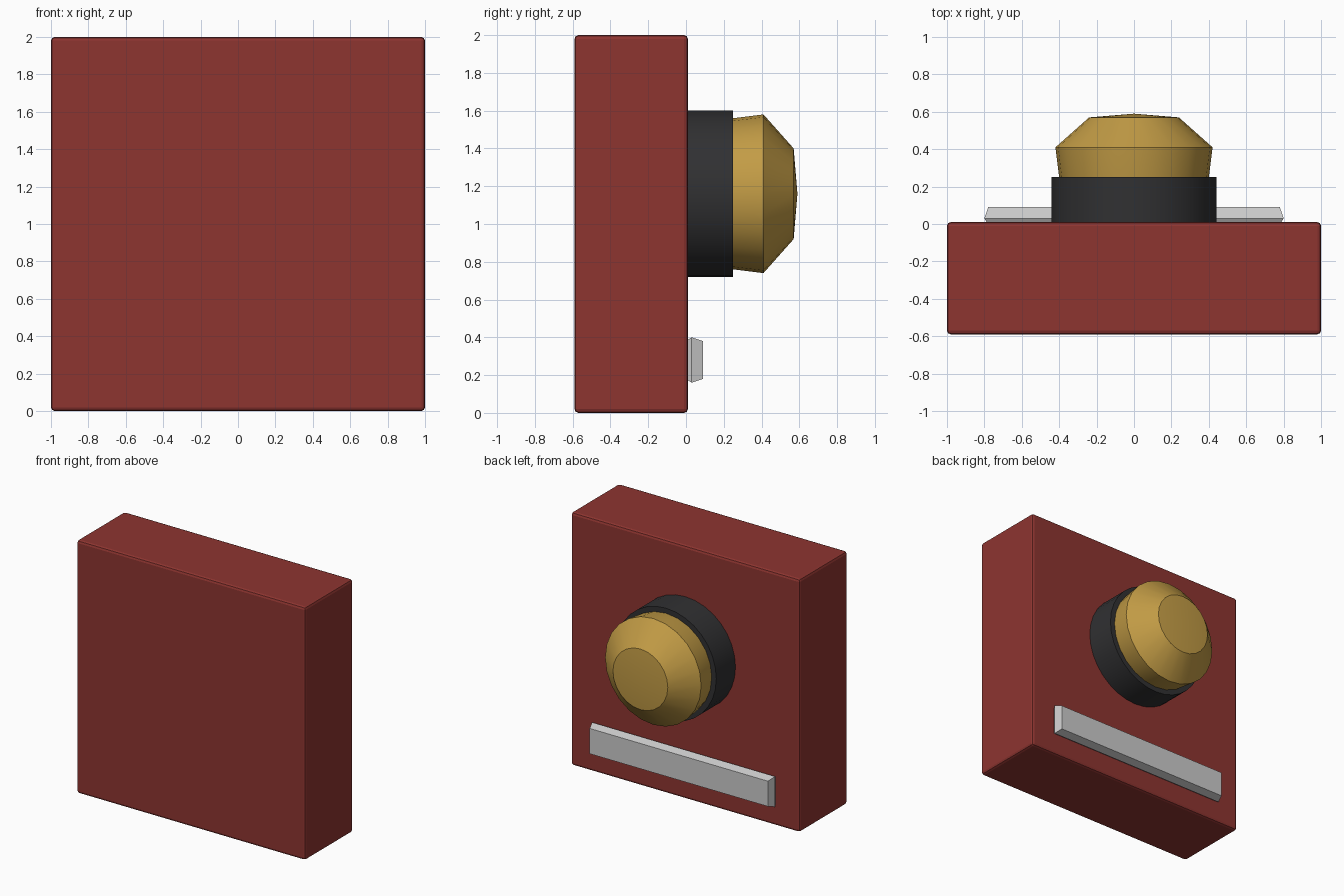
import bpy, bmesh, math

if "Cube" in bpy.data.objects:
    bpy.data.objects.remove(bpy.data.objects["Cube"])


def material(name, rgb):
    m = bpy.data.materials.new(name)
    m.diffuse_color = (*rgb, 1)
    m.use_nodes = True
    m.node_tree.nodes["Principled BSDF"].inputs["Base Color"].default_value = m.diffuse_color
    return m


def loft(name, rings, mat):
    """Skin a stack of closed rings; a one-point ring makes a tip."""
    bm = bmesh.new()
    loops = [[bm.verts.new(p) for p in ring] for ring in rings]
    for a, b in zip(loops, loops[1:]):
        n = len(a)
        for i in range(n):
            j = (i + 1) % n
            bm.faces.new((a[i], a[j], b[0]) if len(b) == 1 else (a[i], a[j], b[j], b[i]))
    for end in (loops[0], loops[-1]):
        if len(end) > 2:
            bm.faces.new(end)
    bmesh.ops.recalc_face_normals(bm, faces=bm.faces[:])
    me = bpy.data.meshes.new(name)
    bm.to_mesh(me)
    bm.free()
    ob = bpy.data.objects.new(name, me)
    bpy.context.collection.objects.link(ob)
    me.materials.append(mat)
    return ob


def smooth(ob, degrees=30):
    bpy.ops.object.select_all(action='DESELECT')
    ob.select_set(True)
    bpy.context.view_layer.objects.active = ob
    bpy.ops.object.shade_smooth_by_angle(angle=math.radians(degrees))


def circle(r, y, sides, z=1.16):
    if r == 0:
        return [(0, y, z)]
    return [(r * math.cos(math.tau * i / sides), y, z + r * math.sin(math.tau * i / sides))
            for i in range(sides)]


def rect(y, hx, hz, z):
    return [(-hx, y, z - hz), (hx, y, z - hz), (hx, y, z + hz), (-hx, y, z + hz)]


red = material("red", (0.27, 0.035, 0.03))
black = material("black", (0.03, 0.03, 0.032))
gold = material("gold", (0.54, 0.33, 0.06))
silver = material("silver", (0.58, 0.58, 0.55))

# Housing block with softened edges
housing = loft("housing", [rect(-0.59, 1, 1, 1), rect(0.01, 1, 1, 1)], red)
bevel = housing.modifiers.new("bevel", 'BEVEL')
bevel.width = 0.02
bevel.segments = 2

# Round collar on the back face
collar = loft("collar", [circle(0.44, y, 32) for y in (0.0, 0.25)], black)
smooth(collar)

# Domed button seated in the collar
profile = [(0.39, 0.20), (0.40, 0.25), (0.42, 0.41), (0.24, 0.57), (0, 0.59)]
button = loft("button", [circle(r, y, 24) for r, y in profile], gold)
smooth(button, 25)

# Label plate below the button
loft("label_plate", [rect(y, hx, hz, 0.28) for y, hx, hz in
                     ((0.01, 0.788, 0.108), (0.03, 0.80, 0.12), (0.09, 0.78, 0.10))], silver)
